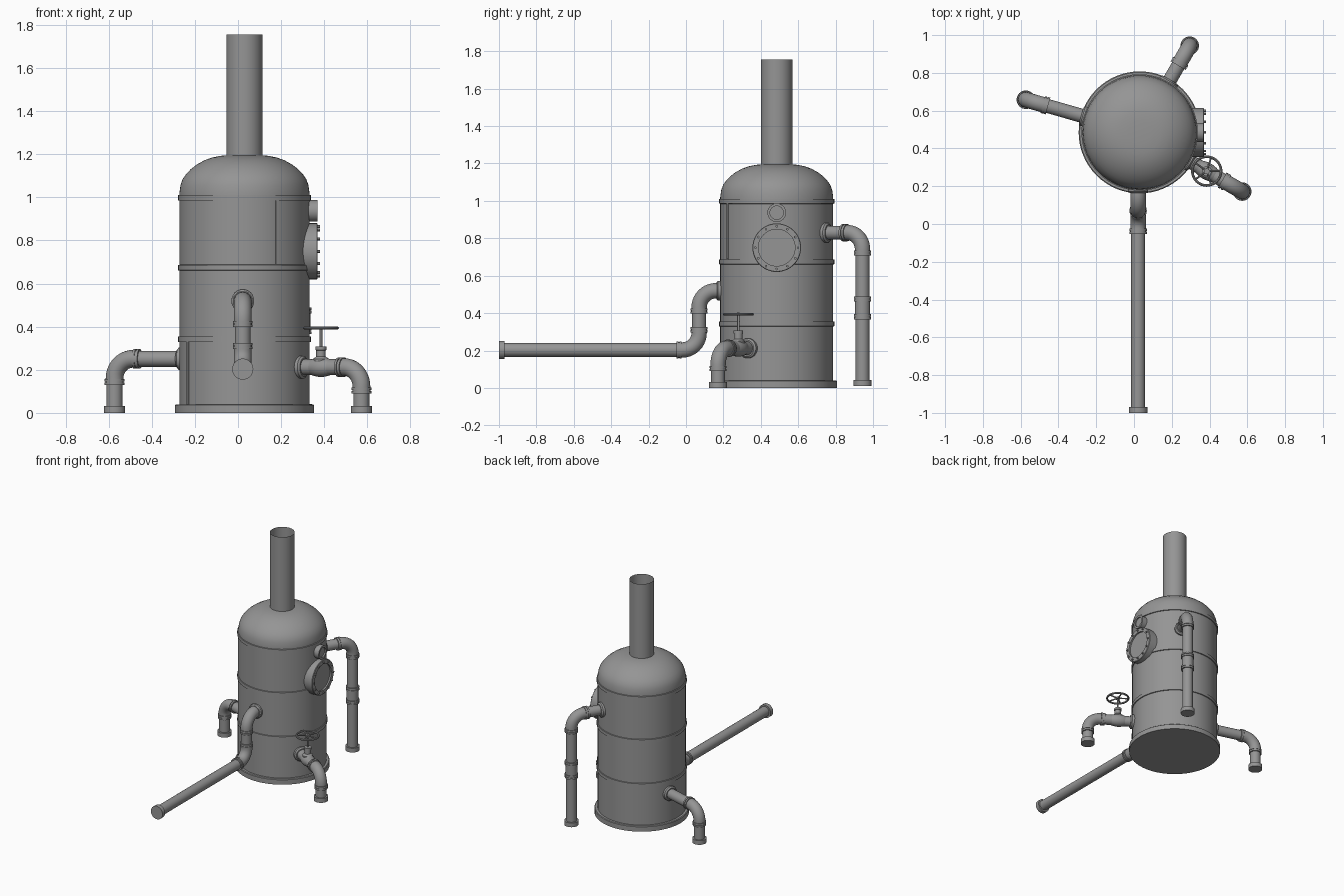
import bpy, bmesh
from math import sin, cos, tan, pi, radians, sqrt
from mathutils import Vector, Matrix

cube = bpy.data.objects.get("Cube")
if cube:
    bpy.data.objects.remove(cube)

GREY = (0.3, 0.3, 0.3, 1)
mat = bpy.data.materials.new("painted grey steel")
mat.use_nodes = True
mat.diffuse_color = GREY
bsdf = mat.node_tree.nodes["Principled BSDF"]
bsdf.inputs["Base Color"].default_value = GREY
bsdf.inputs["Roughness"].default_value = 0.6

CENTRE = Vector((0.03, 0.485, 0))
UP = Vector((0, 0, 1))
PIPE_R = 0.037
parts = []


def finish(bm, name):
    bmesh.ops.remove_doubles(bm, verts=bm.verts, dist=0.0002)
    bmesh.ops.recalc_face_normals(bm, faces=bm.faces)
    mesh = bpy.data.meshes.new(name)
    bm.to_mesh(mesh)
    bm.free()
    mesh.materials.append(mat)
    obj = bpy.data.objects.new(name, mesh)
    bpy.context.collection.objects.link(obj)
    parts.append(obj)
    return obj


def lathe(name, profile, origin=CENTRE, axis=UP, steps=32):
    """Spin (radius, height) points around an axis through origin."""
    bm = bmesh.new()
    verts = [bm.verts.new((r, 0, h)) for r, h in profile]
    edges = [bm.edges.new(pair) for pair in zip(verts, verts[1:])]
    bmesh.ops.spin(bm, geom=verts + edges, cent=(0, 0, 0), axis=(0, 0, 1),
                   angle=2 * pi, steps=steps, use_merge=True)
    turn = UP.rotation_difference(Vector(axis)).to_matrix().to_4x4()
    bm.transform(Matrix.Translation(origin) @ turn)
    return finish(bm, name)


def disc(name, origin, axis, radius, length, steps=32):
    """Closed cylinder starting at origin, running along axis."""
    return lathe(name, [(0, 0), (radius, 0), (radius, length), (0, length)],
                 origin, axis, steps)


def collar(name, point, axis):
    """Pair of coupling rings centred on point."""
    r, inner = 0.046, 0.042
    lathe(name, [(0.03, -0.014), (r, -0.014), (r, -0.002), (inner, -0.002),
                 (inner, 0.002), (r, 0.002), (r, 0.014), (0.03, 0.014)], point, axis)


def tube(name, points, radius):
    """Sweep a round section along a path lying in one vertical plane."""
    bm = bmesh.new()
    side = next(d for d in (p - points[0] for p in points) if d.xy.length > 0.001 or d.z)
    flat = max((p - points[0] for p in points), key=lambda d: d.xy.length)
    side = Vector((-flat.y, flat.x, 0)).normalized() if flat.xy.length > 0.001 else Vector((1, 0, 0))
    rings, count = [], 24
    for i, p in enumerate(points):
        along = (points[min(i + 1, len(points) - 1)] - points[max(i - 1, 0)]).normalized()
        other = along.cross(side)
        rings.append([bm.verts.new(p + radius * (side * cos(2 * pi * k / count) + other * sin(2 * pi * k / count)))
                      for k in range(count)])
    for a, b in zip(rings, rings[1:]):
        for k in range(count):
            n = (k + 1) % count
            bm.faces.new((a[k], a[n], b[n], b[k]))
    bm.faces.new(rings[0])
    bm.faces.new(rings[-1])
    return finish(bm, name)


def elbow(name, corner, d_in, d_out, bend=0.09, reach=0.108):
    """Right-angle fitting with a collar at each end."""
    mid = corner - d_in * bend + d_out * bend
    arc = [mid + bend * (d_in * sin(t) - d_out * cos(t)) for t in (pi / 2 * k / 10 for k in range(11))]
    tube(name, [corner - d_in * reach] + arc + [corner + d_out * reach], 0.041)
    collar(name + "_inlet_collar", corner - d_in * reach, d_in)
    collar(name + "_outlet_collar", corner + d_out * reach, d_out)


def outlet(name, angle, distance, height):
    """Flange, stub pipe and elbow leaving the tank wall and turning down."""
    out = Vector((cos(radians(angle)), sin(radians(angle)), 0))
    wall = CENTRE + UP * height
    corner = wall + out * distance
    lathe(name + "_wall_flange", [(0, 0.28), (0.053, 0.28), (0.053, 0.314), (0.044, 0.322), (0, 0.322)], wall, out)
    tube(name + "_stub", [wall + out * 0.28, corner - out * 0.1], PIPE_R)
    elbow(name + "_elbow", corner, out, -UP)
    return out, corner


def downpipe(name, corner, foot_z):
    """Vertical leg ending in a closed foot."""
    base = Vector((corner.x, corner.y, foot_z))
    tube(name + "_leg", [corner - UP * 0.1, base + UP * 0.01], PIPE_R)
    disc(name + "_foot", base, UP, 0.049, 0.032)


# Tank shell, dome, base and seam bands
lathe("tank_shell", [(0.302, 0.03), (0.302, 1.0)], steps=64)
lathe("tank_dome", [(0.302, 0.99), (0.302, 1.02), (0.297, 1.056), (0.287, 1.085), (0.27, 1.109),
                    (0.25, 1.13), (0.222, 1.152), (0.186, 1.172), (0.15, 1.185), (0.11, 1.193),
                    (0.06, 1.196), (0, 1.197)], steps=64)
lathe("base_flange", [(0, 0), (0.323, 0), (0.323, 0.036), (0.318, 0.04), (0.29, 0.04)], steps=64)
for name, z in (("lower", 0.342), ("middle", 0.674), ("upper", 0.998)):
    lathe(name + "_seam_band", [(0.3, z - 0.014), (0.308, z - 0.012), (0.308, z + 0.012), (0.3, z + 0.014)], steps=64)

# Vertical plate joints
for name, angle, low, high in (("lower", -150, 0.04, 0.33), ("upper", -60, 0.69, 0.985)):
    bm = bmesh.new()
    bmesh.ops.create_cube(bm, size=1)
    bm.transform(Matrix.Translation(CENTRE) @ Matrix.Rotation(radians(angle), 4, "Z")
                 @ Matrix.Translation((0.3, 0, (low + high) / 2)) @ Matrix.Diagonal((0.012, 0.016, high - low, 1)))
    finish(bm, name + "_plate_joint")

# Open chimney
lathe("chimney", [(0.084, 1.18), (0.084, 1.755)], steps=48)

# Round hatch and small sight port on the left side
LEFT = Vector((1, 0, 0))
hatch = CENTRE + UP * 0.75
lathe("hatch", [(0.13, 0.24), (0.13, 0.337), (0.127, 0.34), (0.098, 0.34), (0.098, 0.328), (0, 0.328)],
      hatch, LEFT, 48)
for i in range(12):
    a = 2 * pi * i / 12
    disc("hatch_bolt", hatch + Vector((0.338, 0.114 * cos(a), 0.114 * sin(a))), LEFT, 0.007, 0.012, 6)
lathe("sight_port", [(0.05, 0.28), (0.05, 0.338), (0.036, 0.338), (0.036, 0.328), (0, 0.328)],
      CENTRE + UP * 0.937, LEFT)

# Front pipe: down, then a long run forward
out, corner = outlet("front_pipe", -90, 0.415, 0.52)
low = Vector((corner.x, corner.y, 0.203))
for o in parts:
    if o.name.startswith("front_pipe"):
        o.location.x = -0.008
start = len(parts)
tube("front_pipe_drop", [corner - UP * 0.1, low + UP * 0.1], PIPE_R)
elbow("front_pipe_lower_elbow", low, -UP, out)
tube("front_pipe_run", [low + out * 0.1, Vector((low.x, -0.99, low.z))], PIPE_R)
disc("front_pipe_end_cap", Vector((low.x, -1, low.z)), -out, 0.049, 0.03)
for o in parts[start:]:
    o.location.x = -0.008

# Right pipe
out, corner = outlet("right_pipe", 164, 0.627, 0.251)
downpipe("right_pipe", corner, 0)

# Back pipe with a sleeve on its long leg
out, corner = outlet("back_pipe", 60, 0.53, 0.83)
downpipe("back_pipe", corner, 0.01)
sleeve = [Vector((corner.x, corner.y, z)) for z in (0.476, 0.38)]
tube("back_pipe_sleeve", sleeve, 0.041)
for p in sleeve:
    collar("back_pipe_sleeve_collar", p, UP)

# Left pipe with a hand-wheel valve
out, corner = outlet("left_pipe", -30, 0.627, 0.212)
downpipe("left_pipe", corner, 0)
valve = CENTRE + out * 0.41
lathe("valve_body", [(0.036, -0.05), (0.041, -0.035), (0.045, -0.01), (0.045, 0.01), (0.041, 0.035), (0.036, 0.05)],
      valve + UP * 0.212, out)
lathe("valve_bonnet", [(0, 0.21), (0.036, 0.235), (0.036, 0.25), (0.022, 0.262), (0.022, 0.29),
                       (0.026, 0.292), (0.026, 0.308), (0, 0.308)], valve)
disc("valve_stem", valve + UP * 0.3, UP, 0.006, 0.102, 12)
disc("wheel_hub", valve + UP * 0.387, UP, 0.015, 0.014, 16)
rim = [(0.076 + 0.007 * cos(2 * pi * k / 8), 0.394 + 0.007 * sin(2 * pi * k / 8)) for k in range(9)]
lathe("wheel_rim", rim, valve, UP, 40)
for i in range(5):
    a = 2 * pi * i / 5
    disc("wheel_spoke", valve + UP * 0.394, Vector((cos(a), sin(a), 0)), 0.005, 0.074, 8)

# Smooth shading with sharp edges kept
bpy.ops.object.select_all(action="DESELECT")
for o in parts:
    o.select_set(True)
bpy.context.view_layer.objects.active = parts[0]
bpy.ops.object.shade_smooth_by_angle(angle=radians(35))
